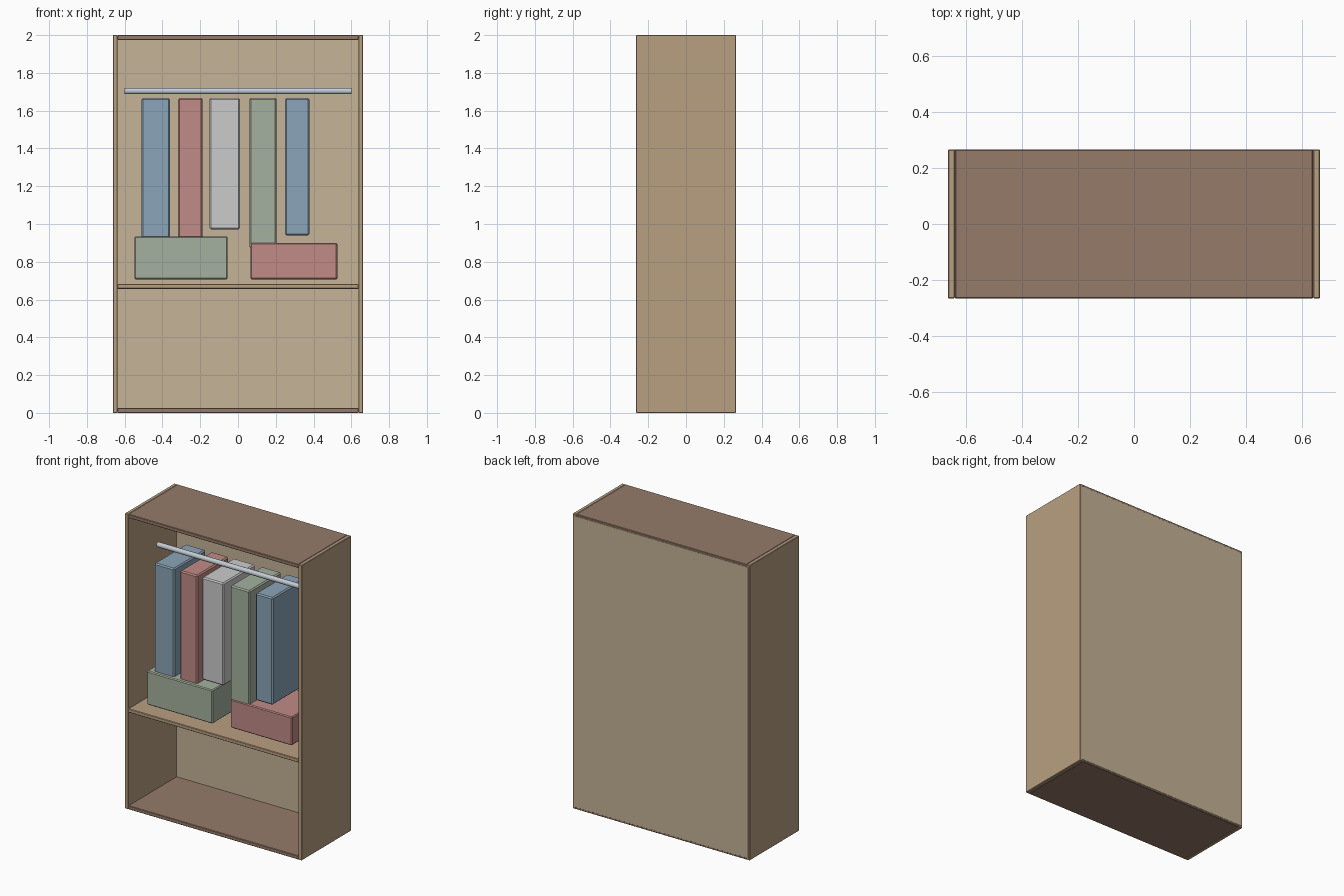
import bpy

if "Cube" in bpy.data.objects:
    bpy.data.objects.remove(bpy.data.objects["Cube"])


def material(name, rgb):
    # sRGB picture colour to linear
    m = bpy.data.materials.new(name)
    m.diffuse_color = [c ** 2.2 for c in rgb] + [1.0]
    m.use_nodes = True
    m.node_tree.nodes["Principled BSDF"].inputs["Base Color"].default_value = m.diffuse_color
    return m


wood = material("wood", (0.72, 0.62, 0.50))
brown = material("brown_wood", (0.58, 0.48, 0.41))
pale = material("pale_wood", (0.77, 0.70, 0.59))
blue = material("blue_cloth", (0.54, 0.64, 0.72))
red = material("red_cloth", (0.75, 0.54, 0.52))
white = material("white_cloth", (0.84, 0.84, 0.83))
green = material("green_cloth", (0.64, 0.69, 0.62))
metal = material("metal", (0.76, 0.79, 0.82))


def box(name, lo, hi, mat, bevel=0.003):
    """Box between two corners with a narrow chamfer."""
    bpy.ops.mesh.primitive_cube_add(size=1, location=[(a + b) / 2 for a, b in zip(lo, hi)])
    ob = bpy.context.object
    ob.name = name
    ob.scale = [b - a for a, b in zip(lo, hi)]
    bpy.ops.object.transform_apply(location=False, rotation=False, scale=True)
    ob.data.materials.append(mat)
    mod = ob.modifiers.new("edge", 'BEVEL')
    mod.width = bevel
    mod.segments = 1
    return ob


W, D, H, T = 0.663, 0.265, 2.0, 0.025   # half width, half depth, height, board
I = W - T

# Carcass
box("left_side", (-W, -D, 0), (-I, D, H), wood)
box("right_side", (I, -D, 0), (W, D, H), wood)
box("top_panel", (-I, -D, H - T), (I, D, H), brown)
box("bottom_panel", (-I, -D, 0), (I, D, T), brown)
box("shelf", (-I, -D, 0.657), (I, D - 0.015, 0.682), wood)
box("back_panel", (-W + 0.008, D - 0.015, 0.01), (W - 0.008, D + 0.001, H - 0.012), pale)

# Hanging rail
bpy.ops.mesh.primitive_cylinder_add(vertices=20, radius=0.017, depth=1.2,
                                    location=(0, 0, 1.704), rotation=(0, 1.5707963, 0))
rail = bpy.context.object
rail.name = "hanging_rail"
rail.data.materials.append(metal)
bpy.ops.object.shade_smooth_by_angle()

# Hanging clothes: left x, right x, bottom z
clothes = [(-0.51, -0.36, 0.91, blue), (-0.317, -0.187, 0.91, red),
           (-0.152, 0.01, 0.972, white), (0.06, 0.205, 0.872, green),
           (0.25, 0.378, 0.94, blue)]
for i, (x0, x1, z0, mat) in enumerate(clothes, 1):
    box(f"garment_{i}", (x0, -0.17, z0), (x1, 0.17, 1.667), mat, 0.008)

# Storage boxes above the shelf
box("storage_box_left", (-0.548, -0.195, 0.707), (-0.055, 0.195, 0.935), green, 0.006)
box("storage_box_right", (0.065, -0.175, 0.707), (0.526, 0.175, 0.9), red, 0.006)
